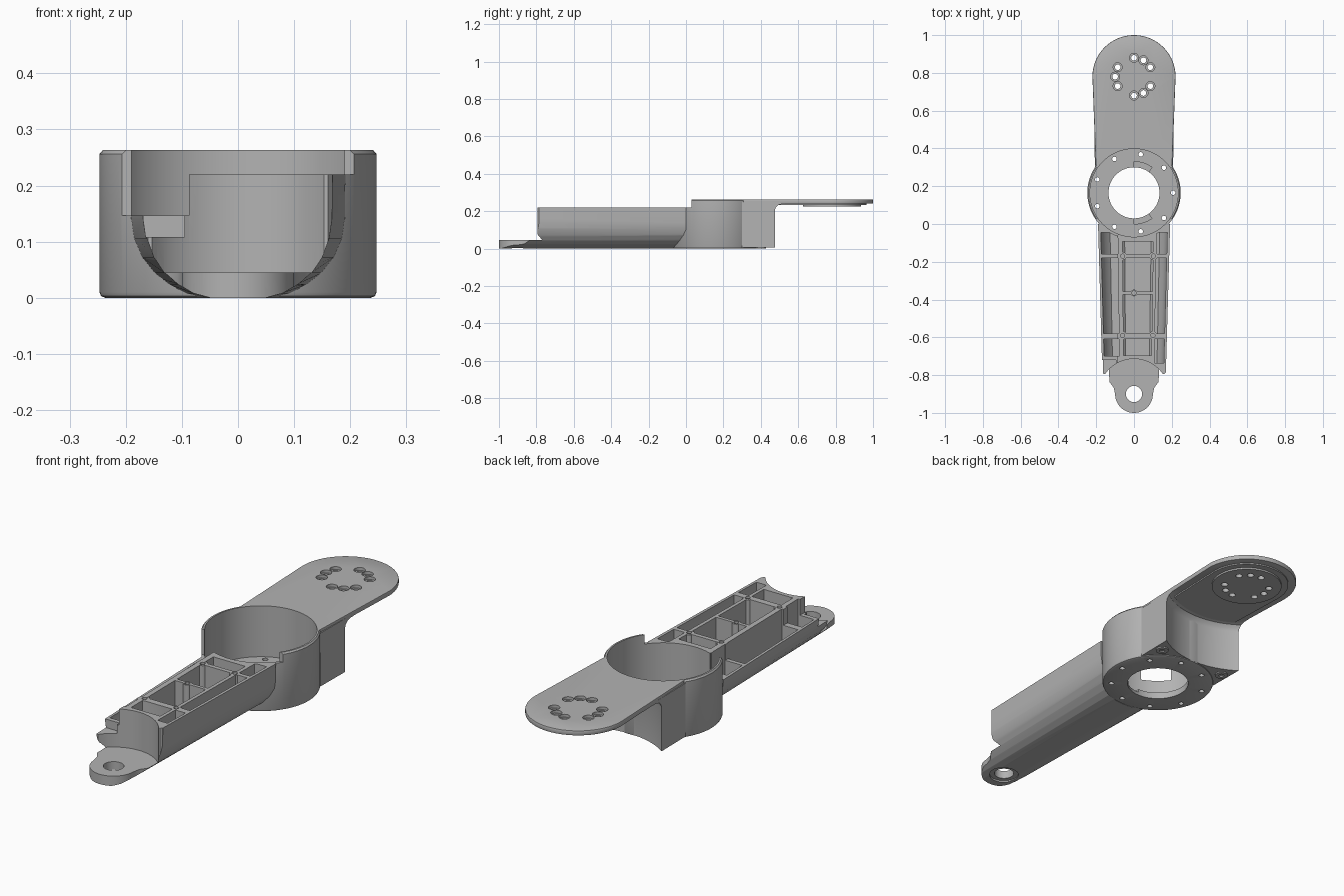
import bpy, bmesh
from math import sin, cos, pi, radians

old = bpy.data.objects.get("Cube")
if old:
    bpy.data.objects.remove(old, do_unlink=True)

grey = bpy.data.materials.new("plain grey")
grey.use_nodes = True
grey.diffuse_color = (0.45, 0.45, 0.45, 1)
grey.node_tree.nodes["Principled BSDF"].inputs["Base Color"].default_value = (0.45, 0.45, 0.45, 1)

RING_Y, PLATE_Y, TIP_Y = 0.165, 0.78, -0.9   # main axes along the model
TOP = 0.263


def finish(name, bm):
    bmesh.ops.remove_doubles(bm, verts=bm.verts, dist=1e-5)
    bmesh.ops.recalc_face_normals(bm, faces=bm.faces)
    mesh = bpy.data.meshes.new(name)
    bm.to_mesh(mesh)
    bm.free()
    mesh.materials.append(grey)
    ob = bpy.data.objects.new(name, mesh)
    bpy.context.collection.objects.link(ob)
    return ob


def skin(name, rings):
    """Closed solid through a list of equal point loops."""
    bm = bmesh.new()
    loops = [[bm.verts.new(p) for p in r] for r in rings]
    n = len(loops[0])
    for a, b in zip(loops, loops[1:]):
        for i in range(n):
            j = (i + 1) % n
            bm.faces.new((a[i], a[j], b[j], b[i]))
    bm.faces.new(loops[0])
    bm.faces.new(loops[-1])
    return finish(name, bm)


def prism(name, pts, z0, z1):
    return skin(name, [[(x, y, z) for x, y in pts] for z in (z0, z1)])


def arc(cx, cy, r, a0, a1, n=24):
    return [(cx + r * cos(radians(a0 + (a1 - a0) * i / n)),
             cy + r * sin(radians(a0 + (a1 - a0) * i / n))) for i in range(n + 1)]


def cyl(name, x, y, r, z0, z1, n=32):
    return prism(name, arc(x, y, r, 0, 360, n)[:-1], z0, z1)


def box(name, x0, x1, y0, y1, z0, z1):
    return prism(name, [(x0, y0), (x1, y0), (x1, y1), (x0, y1)], z0, z1)


def lathe(name, profile, cy, n=96):
    """Spin a closed (radius, height) profile around a vertical axis."""
    bm = bmesh.new()
    loops = []
    for i in range(n):
        a = 2 * pi * i / n
        loops.append([bm.verts.new((r * cos(a), cy + r * sin(a), z)) for r, z in profile])
    m = len(profile)
    for i in range(n):
        a, b = loops[i], loops[(i + 1) % n]
        for k in range(m):
            q = (k + 1) % m
            if profile[k][0] + profile[q][0] > 0:
                bm.faces.new((a[k], a[q], b[q], b[k]))
    return finish(name, bm)


def boolean(target, tool, op="DIFFERENCE"):
    mod = target.modifiers.new("cut", "BOOLEAN")
    mod.operation, mod.object, mod.solver = op, tool, "EXACT"
    bpy.context.view_layer.objects.active = target
    bpy.ops.object.modifier_apply(modifier=mod.name)
    bpy.data.objects.remove(tool, do_unlink=True)


def spread(y):
    """The arm widens toward the ring."""
    return 1.02 + 0.175 * (y + 0.8)


def loft(name, section, y0, y1):
    return skin(name, [[(x * spread(y), y, z) for x, z in section] for y in (y0, y1)])


# Round housing with floor, centre opening and lowered front wall
housing = lathe("ring_housing", [(0.135, 0), (0.237, 0), (0.244, 0.003), (0.247, 0.01), (0.247, 0.256),
                                 (0.241, TOP), (0.233, TOP), (0.233, 0.03), (0.135, 0.03)], RING_Y)
boolean(housing, box("cut_front", -0.3, 0.3, -0.2, 0.03, 0.22, 0.4))
boolean(housing, box("cut_side", -0.3, -0.085, -0.2, 0.03, 0.147, 0.4))
for i in range(9):
    x, y = arc(0, RING_Y, 0.207, 0, 360, 9)[i]
    boolean(housing, cyl("cut_hole", x, y, 0.012, -0.1, 0.1, 16))
for a in (55, -90):
    pts = arc(0, RING_Y, 0.13, a, a + 35, 8) + arc(0, RING_Y, 0.165, a + 35, a, 8)
    boolean(housing, prism("cut_slot", pts, 0.015, 0.1))

# Bracket behind the housing, hollowed to clear a round neighbour
bracket = prism("rear_bracket", [(-0.206, 0.2), (0.206, 0.2), (0.21, 0.54), (-0.21, 0.54)], 0.006, 0.25)
boolean(bracket, lathe("cut_clearance", [(0, -0.1), (0.37, -0.1), (0.37, 0.205), (0.366, 0.22),
                                         (0.356, 0.233), (0.335, 0.24), (0, 0.24)], PLATE_Y))
boolean(bracket, cyl("cut_ring", 0, RING_Y, 0.24, -0.1, 0.4, 96))
for s in (-1, 1):
    foot = cyl("screw_foot", s * 0.172, 0.4, 0.028, 0, 0.02)
    boolean(foot, cyl("cut_foot", s * 0.172, 0.4, 0.012, -0.1, 0.014, 16))
    foot.name = ("left" if s > 0 else "right") + "_screw_foot"

# Rear plate with rounded end, thick pad and mounting disc beneath
plate = prism("rear_plate", [(-0.2, 0.25), (0.2, 0.25)] + arc(0, PLATE_Y, 0.22, 0, 180, 48), 0.24, TOP)
bev = plate.modifiers.new("soft_rim", "BEVEL")
bev.width, bev.segments, bev.limit_method = 0.004, 2, "ANGLE"
bev.angle_limit = radians(50)
bpy.context.view_layer.objects.active = plate
bpy.ops.object.modifier_apply(modifier=bev.name)
boolean(plate, cyl("cut_ring", 0, RING_Y, 0.24, -0.1, 0.4, 96))
pad = prism("plate_pad", arc(0, PLATE_Y, 0.185, 0, 180, 40) + arc(0, PLATE_Y, 0.34, -121, -59, 16), 0.234, 0.245)
disc = cyl("mounting_disc", 0, PLATE_Y, 0.155, 0.226, 0.242, 64)
for a in (30, 60, 90, 150, 180, 210, 270, 300, 330):
    x, y = 0.1 * cos(radians(a)), PLATE_Y + 0.1 * sin(radians(a))
    for part in (plate, pad, disc):
        boolean(part, cyl("cut_hole", x, y, 0.015, 0, 0.4, 20))
    boolean(plate, cyl("cut_counterbore", x, y, 0.024, 0.25, 0.4, 20))

# Arm: rounded trough trimmed to the tapering tongue outline
half = [(0.05, 0), (0.08, 0.008), (0.105, 0.023), (0.128, 0.044), (0.147, 0.072),
        (0.159, 0.105), (0.164, 0.14), (0.165, 0.22)]
arm = loft("arm", half + [(-x, z) for x, z in reversed(half)], -1.02, 0.0)
outline = [(0.3, 0.1), (-0.3, 0.1), (-0.3, -0.77), (-0.168, -0.785), (-0.108, -0.865)]
outline += arc(0, TIP_Y, 0.1, 180, 360, 32) + [(0.108, -0.865), (0.168, -0.785), (0.3, -0.77)]
boolean(arm, prism("trim_outline", outline, -0.1, 0.4), "INTERSECT")
boolean(arm, cyl("cut_ring", 0, RING_Y, 0.24, -0.1, 0.4, 96))
boolean(arm, cyl("cut_tip_clearance", 0, TIP_Y, 0.186, 0.045, 0.4, 64))
boolean(arm, box("cut_tip", -0.3, 0.3, -1.1, -0.795, 0.045, 0.4))

# Pockets in three lanes, the outer ones following the curved shell
middle = [(-0.053, 0.3), (-0.053, 0.06), (-0.043, 0.05), (0.079, 0.05), (0.089, 0.06), (0.089, 0.3)]
right = [(-0.075, 0.3), (-0.075, 0.05), (-0.11, 0.05), (-0.135, 0.075), (-0.148, 0.11), (-0.153, 0.15), (-0.153, 0.3)]
left = [(0.104, 0.3), (0.104, 0.055), (0.118, 0.055), (0.137, 0.078), (0.149, 0.11), (0.153, 0.15), (0.153, 0.3)]
rows = {"outer": [(-0.75, -0.61), (-0.58, -0.18), (-0.16, -0.045)],
        "inner": [(-0.695, -0.61), (-0.58, -0.373), (-0.357, -0.18), (-0.16, -0.092)]}
for lane, row in ((middle, "inner"), (right, "outer"), (left, "outer")):
    for y0, y1 in rows[row]:
        if row == "outer" and y0 < -0.7:
            y0 = -0.7 if lane is right else -0.735
        tool = loft("cut_pocket", lane, y0, y1)
        if y1 > -0.1:
            boolean(tool, cyl("keep_wall", 0, RING_Y, 0.247, -0.1, 0.5, 96))
        boolean(tool, cyl("keep_tip_wall", 0, TIP_Y, 0.198, -0.1, 0.5, 64))
        boolean(arm, tool)

# Lowered cable side and the step at its front end
boolean(arm, box("cut_low_side", -0.3, -0.087, -1.1, 0.1, 0.147, 0.4))
boolean(arm, box("cut_step", -0.3, -0.095, -1.1, -0.72, 0.108, 0.4))

# Screw bosses at the rib crossings
for x, y, r in ((-0.06, -0.17, 0.022), (0.103, -0.17, 0.022), (-0.06, -0.59, 0.022),
                (0.1, -0.59, 0.022), (0, -0.365, 0.018)):
    boolean(arm, cyl("boss", x, y, r, 0.04, 0.219, 20), "UNION")
    boolean(arm, cyl("cut_screw", x, y, 0.011, 0.1, 0.4, 16))

# Tip hole with a shallow seat beneath
boolean(arm, cyl("cut_tip_hole", 0, TIP_Y, 0.043, -0.1, 0.2, 40))
boolean(arm, cyl("cut_tip_seat", 0, TIP_Y, 0.064, -0.1, 0.008, 40))

# Smooth curved faces, keep edges crisp
bpy.ops.object.select_all(action="DESELECT")
for ob in bpy.context.collection.objects:
    if ob.type == "MESH" and grey.name in ob.data.materials:
        ob.select_set(True)
        bpy.context.view_layer.objects.active = ob
bpy.ops.object.shade_smooth_by_angle(angle=radians(30))
